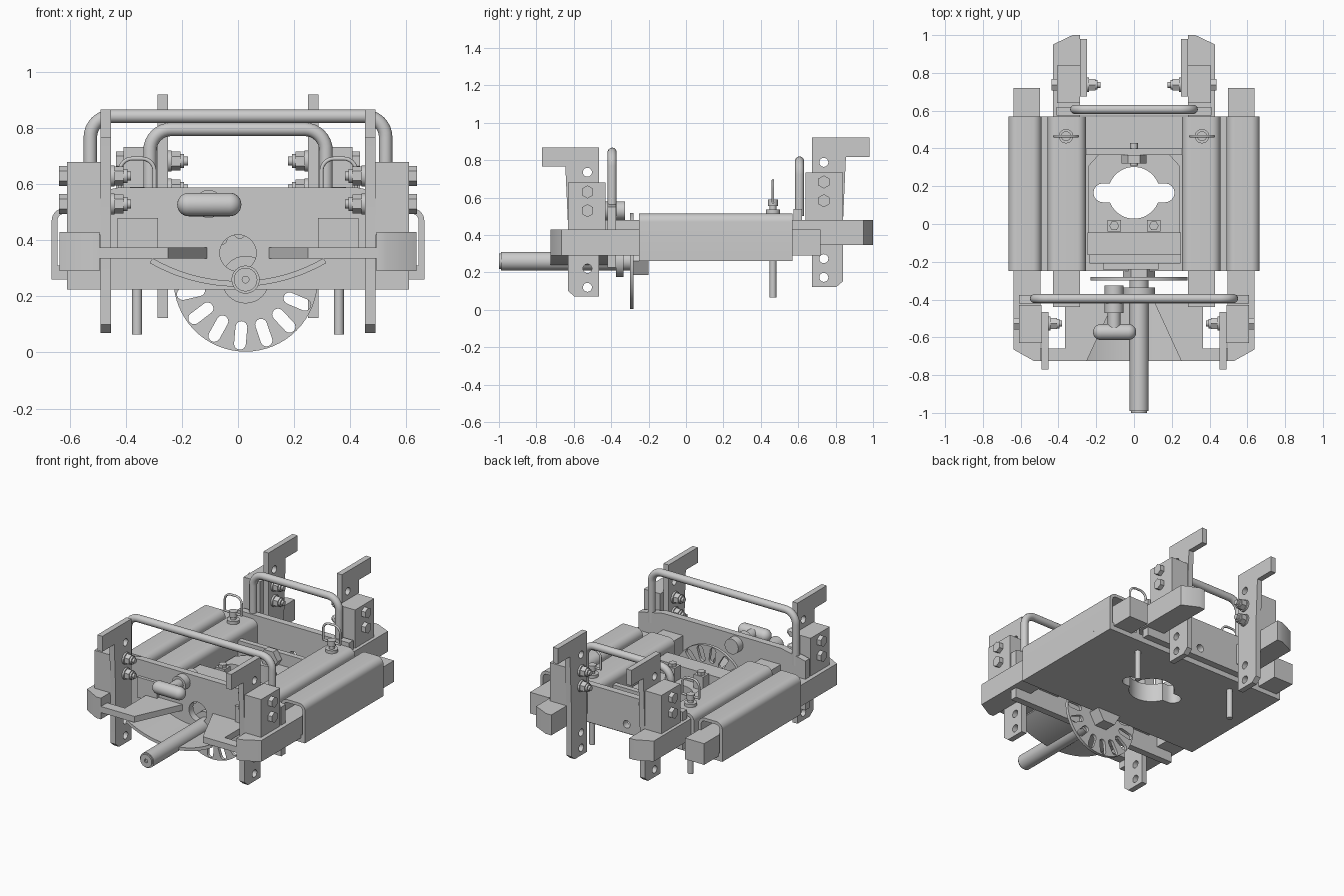
import bpy, bmesh, math
from mathutils import Matrix, Vector
from math import sin, cos, pi, asin, radians

if "Cube" in bpy.data.objects:
    bpy.data.objects.remove(bpy.data.objects["Cube"])


def finish(name, me):
    bm = bmesh.new()
    bm.from_mesh(me)
    bmesh.ops.remove_doubles(bm, verts=bm.verts, dist=1e-5)
    bmesh.ops.recalc_face_normals(bm, faces=bm.faces)
    bm.to_mesh(me)
    bm.free()
    me.name = name
    me.shade_smooth()
    me.set_sharp_from_angle(angle=radians(30))
    ob = bpy.data.objects.new(name, me)
    bpy.context.scene.collection.objects.link(ob)
    return ob


def mirror(ob):
    me = ob.data.copy()
    me.transform(Matrix.Scale(-1, 4, (1, 0, 0)))
    return finish(ob.name.replace("right", "left"), me)


AXES = {'x': Matrix(((0, 0, 1, 0), (1, 0, 0, 0), (0, 1, 0, 0), (0, 0, 0, 1))),
        'y': Matrix(((1, 0, 0, 0), (0, 0, -1, 0), (0, 1, 0, 0), (0, 0, 0, 1))),
        'z': Matrix.Identity(4)}


def curve_mesh(name, cu, matrix=None):
    tmp = bpy.data.objects.new("tmp", cu)
    bpy.context.scene.collection.objects.link(tmp)
    dg = bpy.context.evaluated_depsgraph_get()
    me = bpy.data.meshes.new_from_object(tmp.evaluated_get(dg))
    bpy.data.objects.remove(tmp)
    if matrix:
        me.transform(matrix)
    return finish(name, me)


def add_spline(cu, pts, cyclic):
    s = cu.splines.new('POLY')
    s.points.add(len(pts) - 1)
    for p, q in zip(s.points, pts):
        p.co = (*q, 1) if len(q) == 3 else (*q, 0, 1)
    s.use_cyclic_u = cyclic


def prism(name, loops, axis, a, b):
    """Outline plus hole loops, extruded along an axis from a to b."""
    cu = bpy.data.curves.new(name, 'CURVE')
    cu.dimensions = '2D'
    cu.fill_mode = 'BOTH'
    cu.extrude = (b - a) / 2
    for l in loops:
        add_spline(cu, l, True)
    off = Vector([(a + b) / 2 if c == axis else 0 for c in 'xyz'])
    return curve_mesh(name, cu, Matrix.Translation(off) @ AXES[axis])


def rect(u0, u1, v0, v1):
    return [(u0, v0), (u1, v0), (u1, v1), (u0, v1)]


def box(name, x0, x1, y0, y1, z0, z1):
    return prism(name, [rect(x0, x1, y0, y1)], 'z', z0, z1)


def arc(cx, cy, r, a0, a1, n=8):
    return [(cx + r * cos(a0 + (a1 - a0) * i / n), cy + r * sin(a0 + (a1 - a0) * i / n)) for i in range(n + 1)]


def circle(cx, cy, r, n=32, turn=0):
    return arc(cx, cy, r, turn, turn + 2 * pi, n)[:-1]


def cyl(name, axis, u, v, r, a, b, n=32, turn=0):
    return prism(name, [circle(u, v, r, n, turn)], axis, a, b)


def pipe(name, pts, r):
    cu = bpy.data.curves.new(name, 'CURVE')
    cu.dimensions = '3D'
    cu.bevel_depth = r
    cu.bevel_resolution = 5
    cu.use_fill_caps = True
    add_spline(cu, pts, False)
    return curve_mesh(name, cu)


def hoop(name, cx, y, w, z0, z1, rc, r):
    p = [(cx + w, z0)] + arc(cx + w - rc, z1 - rc, rc, 0, pi / 2) \
        + arc(cx - w + rc, z1 - rc, rc, pi / 2, pi) + [(cx - w, z0)]
    return pipe(name, [(u, y, v) for u, v in p], r)


# base plate and hub plate with keyed round opening
k, R, cy = 0.05, 0.137, 0.165
t = asin(k / R)
key = arc(0, cy, R, t, pi - t, 20) + arc(-0.165, cy, k, pi / 2, 1.5 * pi) \
    + arc(0, cy, R, pi + t, 2 * pi - t, 20) + arc(0.165, cy, k, -pi / 2, pi / 2)
prism("base_plate", [rect(-0.665, 0.665, -0.25, 0.57), key], 'z', 0.26, 0.31)
prism("hub_plate", [[(-0.24, -0.05), (0.24, -0.05), (0.24, 0.31), (0.19, 0.365), (-0.19, 0.365), (-0.24, 0.31)],
                    key], 'z', 0.31, 0.38)
box("rear_crossbar", -0.255, 0.255, 0.365, 0.40, 0.31, 0.46)
box("front_clamp_block", -0.245, 0.25, -0.165, -0.045, 0.31, 0.46)
box("front_clamp_step", -0.235, 0.245, -0.21, -0.165, 0.31, 0.42)
box("front_clamp_foot", -0.165, 0.13, -0.24, -0.21, 0.26, 0.38)
cyl("stop_pin", 'y', 0, 0.42, 0.02, 0.31, 0.43)
cyl("stop_pin_head", 'y', 0, 0.42, 0.065, 0.32, 0.365, 6)
for x in (-0.105, 0.105):
    box("clamp_lug", x - 0.035, x + 0.035, -0.04, 0.02, 0.36, 0.47)
    cyl("clamp_lug_bolt", 'z', x, -0.01, 0.026, 0.45, 0.49, 6)


# folded sleeves around the sliding tubes
def sleeve(name, x0, x1):
    def u(d, r):
        a, b, z = x0 + d, x1 - d, 0.515 - d
        return arc(b - r, z - r, r, 0, pi / 2), arc(a + r, z - r, r, pi / 2, pi)
    o, i = u(0, 0.045), u(0.02, 0.025)
    pts = [(x1, 0.305)] + o[0] + o[1] + [(x0, 0.305), (x0 + 0.02, 0.305)] \
        + i[1][::-1] + i[0][::-1] + [(x1 - 0.02, 0.305)]
    mirror(prism(name, [pts], 'y', -0.25, 0.57))


sleeve("right_outer_sleeve", 0.49, 0.665)
sleeve("right_inner_sleeve", 0.255, 0.457)
mirror(prism("right_outer_tube", [[(0.495, -0.725), (0.53, -0.725), (0.637, -0.665), (0.637, 0.72), (0.497, 0.72)]],
             'z', 0.29, 0.43))
mirror(prism("right_inner_tube", [[(0.285, -0.44), (0.43, -0.44), (0.43, 0.95), (0.325, 1.0), (0.285, 1.0)]],
             'z', 0.345, 0.48))

# front and rear plates with lifting handles
prism("front_plate", [[(-0.61, 0.225), (0.61, 0.225), (0.61, 0.55), (0.43, 0.588), (-0.43, 0.588), (-0.61, 0.55)],
                      circle(0, 0.355, 0.065)], 'y', -0.42, -0.375)
prism("rear_plate", [rect(-0.41, 0.41, 0.29, 0.54), circle(0, 0.35, 0.025)], 'y', 0.575, 0.62)
hoop("front_handle", 0, -0.395, 0.527, 0.5, 0.843, 0.075, 0.024)
hoop("rear_handle", 0, 0.607, 0.314, 0.5, 0.796, 0.075, 0.024)

# front shelves and curved trough
mirror(prism("right_front_shelf", [[(0.11, -0.42), (0.25, -0.725), (0.53, -0.725), (0.53, -0.66),
                                    (0.365, -0.66), (0.365, -0.42)]], 'z', 0.335, 0.375))
prism("curved_trough", [arc(0, 0.865, 0.63, radians(-120), radians(-60), 28)
                        + arc(0, 0.865, 0.61, radians(-60), radians(-120), 28)], 'y', -0.725, -0.42)


# hooked uprights with mounting blocks and bolts
def upright(name, y_in, s, dz, x0, x1, block_out):
    Y = lambda d: y_in + s * d
    prof = [(Y(0), 0.07 + dz), (Y(0.13), 0.07 + dz), (Y(0.165), 0.10 + dz), (Y(0.165), 0.43 + dz),
            (Y(0.18), 0.765 + dz), (Y(0.305), 0.765 + dz), (Y(0.305), 0.867 + dz), (Y(0), 0.867 + dz)]
    yc = Y(0.062)
    holes = [circle(yc, z + dz, 0.024, 20) for z in (0.735, 0.22, 0.12)]
    mirror(prism(name + "_upright", [prof] + holes, 'x', x0, x1))
    ya, yb = sorted((Y(-0.035), Y(0.165)))
    mirror(box(name + "_block", x1, block_out, ya, yb, 0.42 + dz, 0.68 + dz))
    for z in (0.53 + dz, 0.63 + dz):
        for part, r, a, b, n in (("bolt_head", 0.035, block_out, block_out + 0.028, 6),
                                 ("washer", 0.038, x0 - 0.012, x0, 24),
                                 ("nut", 0.034, x0 - 0.045, x0 - 0.012, 6),
                                 ("nut_collar", 0.025, x0 - 0.058, x0 - 0.045, 24),
                                 ("bolt_end", 0.016, x0 - 0.072, x0 - 0.05, 16)):
            mirror(cyl(name + "_" + part, 'x', yc, z, r, a, b, n, pi / 6))


upright("right_front", -0.465, -1, 0, 0.453, 0.49, 0.61)
upright("right_rear", 0.675, 1, 0.053, 0.25, 0.287, 0.408)

# locking pins with wire loops
px, py = 0.36, 0.465
mirror(prism("right_pin", [circle(px, py, 0.018, 20)], 'z', 0.065, 0.57))
mirror(cyl("right_pin_collar", 'z', px, py, 0.038, 0.515, 0.535))
mirror(cyl("right_pin_head", 'z', px, py, 0.026, 0.555, 0.59))
mirror(hoop("right_pin_loop", px, py, 0.062, 0.575, 0.692, 0.045, 0.007))
mirror(pipe("right_pin_loop_bar", [(px - 0.065, py, 0.575), (px + 0.065, py, 0.575)], 0.007))

# axle and slotted index disc
ax, az = 0.027, 0.26
cyl("axle", 'y', ax, az, 0.05, -0.99, -0.2)
prism("axle_tip", [circle(ax, az, 0.042), circle(ax, az, 0.012, 16)], 'y', -1.0, -0.985)
slots = []
for i in range(15):
    a = radians(-95 + 24 * i)
    slots.append(arc(ax + 0.23 * cos(a), az + 0.21 * sin(a) + 0.02 * sin(a), 0.021 * 1.0, a - pi / 2, a + pi / 2)
                 + arc(ax + 0.17 * cos(a), az + 0.17 * sin(a), 0.021, a + pi / 2, a + 1.5 * pi))
prism("index_disc", [circle(ax, az, 0.257, 64)] + slots, 'y', -0.3, -0.28)
cyl("disc_hub", 'y', ax, az, 0.085, -0.28, -0.2, 6)
cyl("axle_collar", 'y', ax, az, 0.085, -0.375, -0.335)

# T-handled latch
cyl("latch_bushing", 'y', -0.105, 0.53, 0.05, -0.47, -0.325)
cyl("latch_stem", 'y', -0.105, 0.53, 0.034, -0.58, -0.46)
grip = arc(-0.03, 0, 0.042, pi / 2, 0, 8)
bm = bmesh.new()
prof = [(-0.217, 0)] + arc(-0.175, 0, 0.042, pi, pi / 2, 8)[1:] + grip
vs = [bm.verts.new((u, -0.572, 0.528 + v)) for u, v in prof]
es = [bm.edges.new(e) for e in zip(vs, vs[1:])]
bmesh.ops.spin(bm, geom=vs + es, cent=(0, -0.572, 0.528), axis=(1, 0, 0), angle=2 * pi, steps=24)
me = bpy.data.meshes.new("latch_grip")
bm.to_mesh(me)
bm.free()
finish("latch_grip", me)
